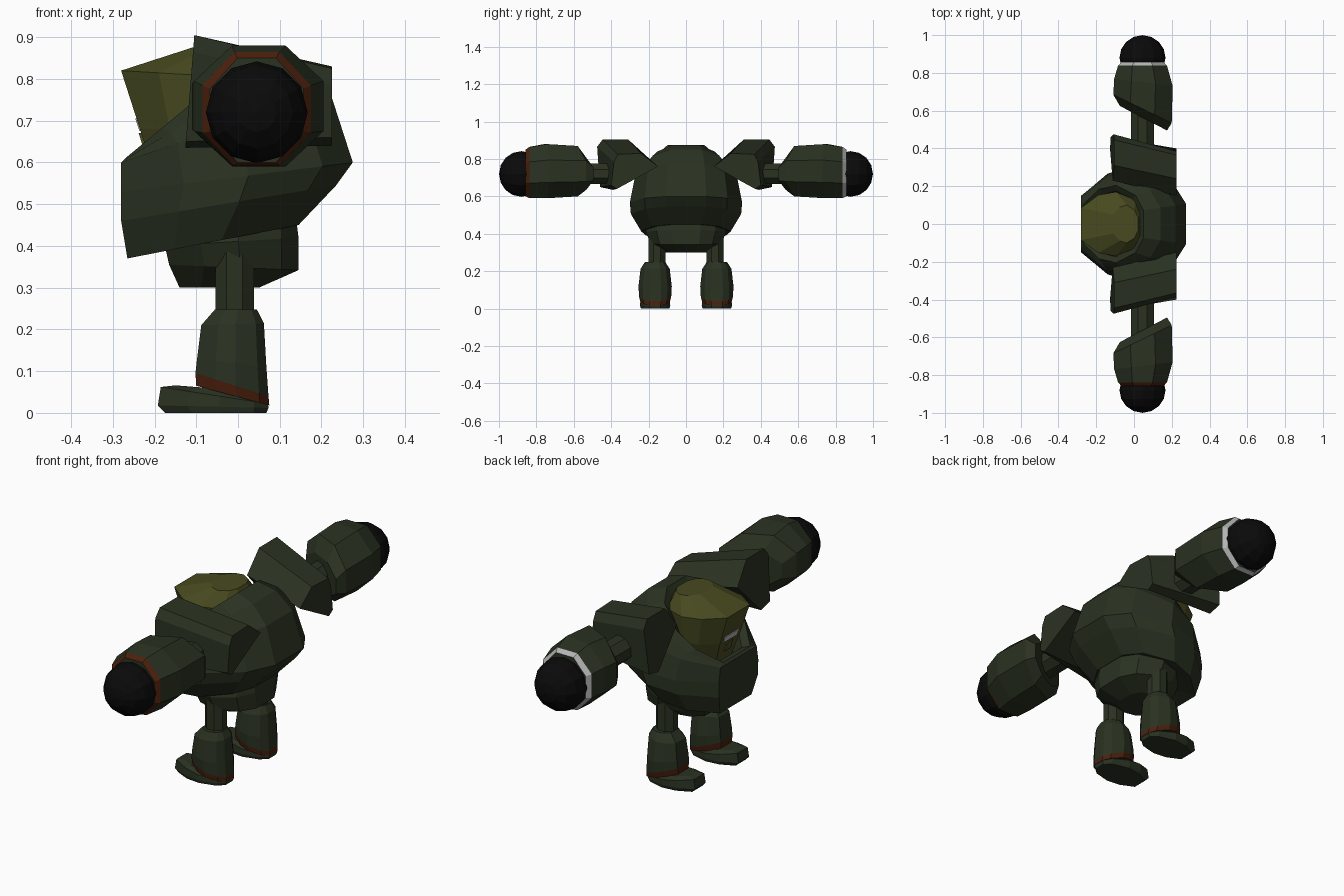
import bpy, bmesh, math
from mathutils import Vector

if "Cube" in bpy.data.objects:
    bpy.data.objects.remove(bpy.data.objects["Cube"])


def material(name, rgb):
    m = bpy.data.materials.new(name)
    m.diffuse_color = (*rgb, 1)
    m.use_nodes = True
    m.node_tree.nodes["Principled BSDF"].inputs["Base Color"].default_value = m.diffuse_color
    return m


GREEN = material("dark_green", (0.023, 0.032, 0.0155))
OLIVE = material("olive", (0.064, 0.068, 0.014))
BLACK = material("black", (0.003, 0.003, 0.003))
RED = material("rust_red", (0.070, 0.014, 0.004))
SILVER = material("silver", (0.45, 0.45, 0.45))


def loft(name, rings, mats, band=None):
    """Skin a list of equal-length rings; faces of strip `band` get material 1."""
    bm = bmesh.new()
    loops = [[bm.verts.new(p) for p in r] for r in rings]
    n = len(rings[0])
    for k, (a, b) in enumerate(zip(loops, loops[1:])):
        for i in range(n):
            j = (i + 1) % n
            f = bm.faces.new((a[i], a[j], b[j], b[i]))
            if k == band:
                f.material_index = 1
    bm.faces.new(loops[0][::-1])
    bm.faces.new(loops[-1])
    bmesh.ops.recalc_face_normals(bm, faces=bm.faces)
    me = bpy.data.meshes.new(name)
    bm.to_mesh(me)
    bm.free()
    for m in mats:
        me.materials.append(m)
    ob = bpy.data.objects.new(name, me)
    bpy.context.collection.objects.link(ob)
    return ob


# Half outline of a hull ring: (front-to-back fraction, width fraction)
HULL = [(0, .5), (.27, .9), (.55, 1), (.87, .74), (1, .36)]


def hull(x0, x1, z0, z1, w, cy=0):
    """Closed ring from front (x0, z0) to back (x1, z1) with half width w."""
    pts = HULL + [(t, -s) for t, s in reversed(HULL)]
    return [Vector((x0 + (x1 - x0) * t, cy + s * w, z0 + (z1 - z0) * t)) for t, s in pts]


def oct_y(cx, y, cz, rx, rz, slant=0, sy=1, n=8):
    """Ring across the y axis; slant shifts the front half outward."""
    out = []
    for i in range(n):
        a = 2 * math.pi * (i + .5) / n
        c, s = math.cos(a) * 1.08, math.sin(a) * 1.08
        out.append(Vector((cx + rx * c, sy * (y - slant * c), cz + rz * s)))
    return out


# Torso shell with sunken collar
loft("torso", [
    hull(-.20, .10, .39, .44, .17),
    hull(-.265, .145, .37, .45, .24),
    hull(-.28, .235, .46, .545, .295),
    hull(-.28, .275, .53, .60, .30),
    hull(-.28, .22, .60, .77, .275),
    hull(-.275, .14, .605, .85, .24),
    hull(-.27, .05, .61, .875, .205),
    hull(-.235, .03, .60, .84, .175),
    hull(-.21, -.01, .54, .66, .14),
], [GREEN])

# Pelvis
loft("pelvis", [
    hull(-.14, .05, .30, .30, .11),
    hull(-.165, .145, .355, .342, .19),
    hull(-.175, .145, .40, .42, .215),
    hull(-.16, .14, .46, .46, .20),
], [GREEN])

# Head dome
loft("head", [
    hull(-.20, .0, .57, .60, .12),
    hull(-.235, .03, .68, .68, .155),
    hull(-.28, .055, .82, .80, .17),
    hull(-.11, .02, .875, .872, .10),
], [OLIVE])


def box(name, pts, depth, mat):
    """Slab from a y-z outline given at the front, pushed along x."""
    return loft(name, [[Vector(p) for p in pts],
                       [Vector(p) + Vector((depth, 0, .004)) for p in pts]], [mat])


# Face: pale visor strip and snout set under the brow
box("visor", [(-.236, -.05, .675), (-.236, .05, .675), (-.246, .055, .705), (-.246, -.055, .705)], .009, SILVER)
box("snout", [(-.222, -.025, .62), (-.222, .025, .62), (-.238, .018, .67), (-.238, -.018, .67)], .05, OLIVE)

for sy, side in ((-1, "right"), (1, "left")):
    # Shoulder block: front and back sections
    front = [(.475, .865), (.445, .905), (.31, .905), (.23, .80), (.39, .635), (.46, .65)]
    back = [(.385, .785), (.365, .825), (.24, .83), (.15, .76), (.37, .64), (.40, .66)]
    loft("shoulder_" + side, [
        [Vector((-.105 + (.9 - z) * -.08, sy * y, z)) for y, z in front],
        [Vector((.225, sy * y, z)) for y, z in back]], [GREEN])

    # Elbow rod
    loft("elbow_" + side, [oct_y(.045, y, .72, .06, .055, 0, sy) for y in (.34, .66)], [GREEN])

    # Forearm with coloured cuff
    loft("forearm_" + side, [
        oct_y(.05, .56, .72, .125, .085, .065, sy),
        oct_y(.045, .61, .735, .155, .135, .075, sy),
        oct_y(.05, .75, .735, .155, .145, .02, sy),
        oct_y(.045, .838, .728, .130, .137, 0, sy),
        oct_y(.045, .858, .725, .112, .125, 0, sy),
    ], [GREEN, RED if sy < 0 else SILVER], band=3)

    # Round fist
    bm = bmesh.new()
    bmesh.ops.create_uvsphere(bm, u_segments=12, v_segments=8, radius=.122)
    for v in bm.verts:
        x, y, z = v.co
        v.co = (x + .045, z * .98 + sy * .88, y + .72)
    bmesh.ops.recalc_face_normals(bm, faces=bm.faces)
    me = bpy.data.meshes.new("fist_" + side)
    bm.to_mesh(me)
    bm.free()
    me.materials.append(BLACK)
    bpy.context.collection.objects.link(bpy.data.objects.new("fist_" + side, me))

    # Thigh rod
    cy = sy * .155
    loft("thigh_" + side, [
        [Vector((-.008 + .05 * math.cos(math.pi * (i + .5) / 4),
                 cy + .048 * math.sin(math.pi * (i + .5) / 4), z)) for i in range(8)]
        for z in (.20, .40)], [GREEN])

    # Shin with rust band at the ankle
    cy = sy * .165
    loft("shin_" + side, [
        hull(-.10, .075, .065, .018, .080, cy),
        hull(-.102, .073, .095, .04, .086, cy),
        hull(-.098, .068, .13, .11, .089, cy),
        hull(-.088, .062, .21, .215, .078, cy),
        hull(-.055, .045, .248, .248, .055, cy),
    ], [GREEN, RED], band=0)

    # Boot sole and toe
    loft("foot_" + side, [
        hull(-.175, .068, 0, 0, .076, cy),
        hull(-.192, .073, .018, .012, .081, cy),
        hull(-.185, .072, .062, .022, .079, cy),
        hull(-.15, .05, .066, .05, .06, cy),
    ], [GREEN])
